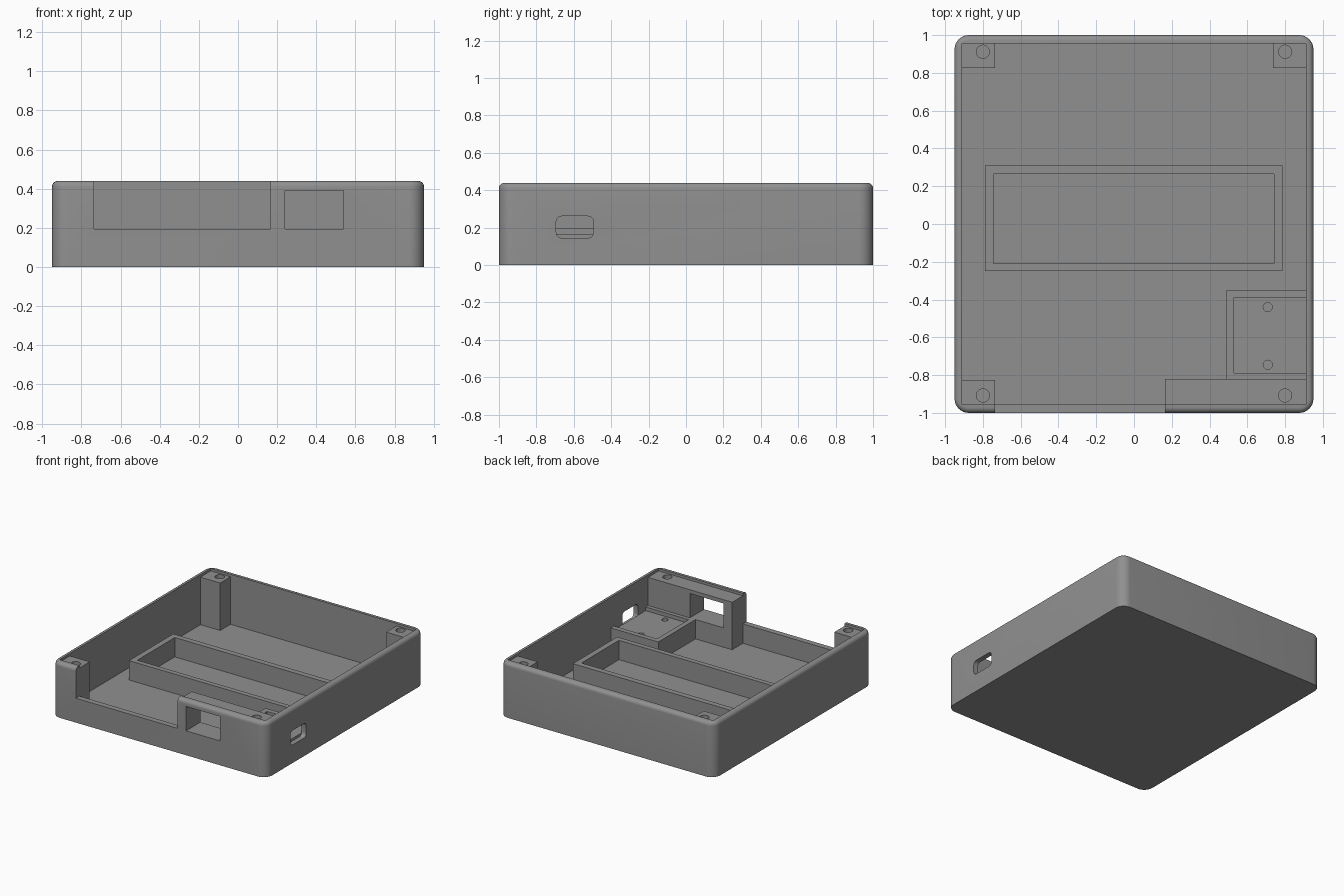
import bpy, bmesh, math

if "Cube" in bpy.data.objects:
    bpy.data.objects.remove(bpy.data.objects["Cube"])

grey = bpy.data.materials.new("grey_plastic")
grey.diffuse_color = (0.28, 0.28, 0.28, 1)
grey.use_nodes = True
grey.node_tree.nodes["Principled BSDF"].inputs["Base Color"].default_value = grey.diffuse_color


def finish(name, bm):
    bmesh.ops.recalc_face_normals(bm, faces=bm.faces)
    me = bpy.data.meshes.new(name)
    bm.to_mesh(me)
    bm.free()
    me.materials.append(grey)
    ob = bpy.data.objects.new(name, me)
    bpy.context.collection.objects.link(ob)
    return ob


def rounded_rect(hx, hy, r, n=8):
    pts = []
    for k, (sx, sy) in enumerate([(1, 1), (-1, 1), (-1, -1), (1, -1)]):
        for i in range(n + 1):
            a = math.pi / 2 * (k + i / n)
            pts.append((sx * (hx - r) + r * math.cos(a), sy * (hy - r) + r * math.sin(a)))
    return pts


def loft(name, layers):
    """Closed solid through loops of 3D points."""
    bm = bmesh.new()
    rings = [[bm.verts.new(p) for p in layer] for layer in layers]
    n = len(rings[0])
    for a, b in zip(rings, rings[1:]):
        for i in range(n):
            j = (i + 1) % n
            bm.faces.new((a[i], a[j], b[j], b[i]))
    bm.faces.new(rings[0][::-1])
    bm.faces.new(rings[-1])
    return finish(name, bm)


def box(name, x0, x1, y0, y1, z0, z1):
    corners = [(x0, y0), (x1, y0), (x1, y1), (x0, y1)]
    return loft(name, [[(x, y, z) for x, y in corners] for z in (z0, z1)])


def peg(name, x, y, r, z0, z1, n=24):
    ring = [(x + r * math.cos(2 * math.pi * i / n), y + r * math.sin(2 * math.pi * i / n)) for i in range(n)]
    return loft(name, [[(px, py, z) for px, py in ring] for z in (z0, z1)])


def combine(target, other, op):
    m = target.modifiers.new(op, 'BOOLEAN')
    m.operation, m.solver, m.object = op, 'EXACT', other
    bpy.context.view_layer.objects.active = target
    bpy.ops.object.modifier_apply(modifier=m.name)
    bpy.data.objects.remove(other)


# Main dimensions
HX, HY, H, R, FIL = 0.95, 1.0, 0.44, 0.075, 0.03
IX, IY, FLOOR, LEDGE, LOW = 0.91, 0.955, 0.04, 0.42, 0.195
IN = 0.015  # overlap of parts into walls and floor

# Outer case with rounded corners and a rounded top rim
steps = [(0, 0)] + [(FIL * (1 - math.cos(a)), H - FIL + FIL * math.sin(a))
                    for a in [math.pi / 2 * i / 6 for i in range(7)]]
case = loft("enclosure_base", [[(x, y, z) for x, y in rounded_rect(HX - d, HY - d, R - d)] for d, z in steps])
combine(case, box("cavity", -IX, IX, -IY, IY, FLOOR, 1), 'DIFFERENCE')

# Corner screw posts and the thick block at the front right
adds = [box("post", *sorted((sx * 0.735, sx * (IX + IN))), *sorted((sy * 0.825, sy * (IY + IN))), FLOOR - IN, LEDGE)
        for sx, sy in [(-1, -1), (-1, 1), (1, 1)]]
adds.append(box("front_block", 0.165, IX + IN, -IY - IN, -0.82, FLOOR - IN, LEDGE))

# Battery frame in the middle
frame = box("battery_frame", -0.79, 0.785, -0.25, 0.31, FLOOR - IN, LOW)
combine(frame, box("frame_inside", -0.745, 0.74, -0.21, 0.265, 0, 1), 'DIFFERENCE')
adds.append(frame)

# Circuit board tray beside the port
tray = box("board_tray", 0.49, IX + IN, -0.83, -0.35, FLOOR - IN, LOW)
combine(tray, box("tray_recess", 0.53, 1, -0.79, -0.39, 0.165, 1), 'DIFFERENCE')
adds.append(tray)
for part in adds:
    combine(case, part, 'UNION')

# Front notch, front window and screw holes
cuts = [box("notch", -0.735, 0.165, -1.1, -0.9, LOW, 1),
        box("window", 0.24, 0.54, -1.1, -0.7, LOW, 0.39)]
cuts += [peg("screw_hole", sx * 0.80, y, 0.035, 0.2, 1) for sx in (-1, 1) for y in (-0.908, 0.912)]
cuts += [peg("board_hole", 0.708, y, 0.024, 0.06, 0.3) for y in (-0.44, -0.745)]
# Rounded port in the right wall
cuts.append(loft("port", [[(x, -0.594 + a, 0.203 + b) for a, b in rounded_rect(0.1, 0.058, 0.03, 5)]
                          for x in (IX - 0.0005, 1.1)]))
for cutter in cuts:
    combine(case, cutter, 'DIFFERENCE')

# Smooth the rounded edges only
bpy.ops.object.select_all(action='DESELECT')
case.select_set(True)
bpy.context.view_layer.objects.active = case
bpy.ops.object.shade_smooth_by_angle(angle=math.radians(30))
